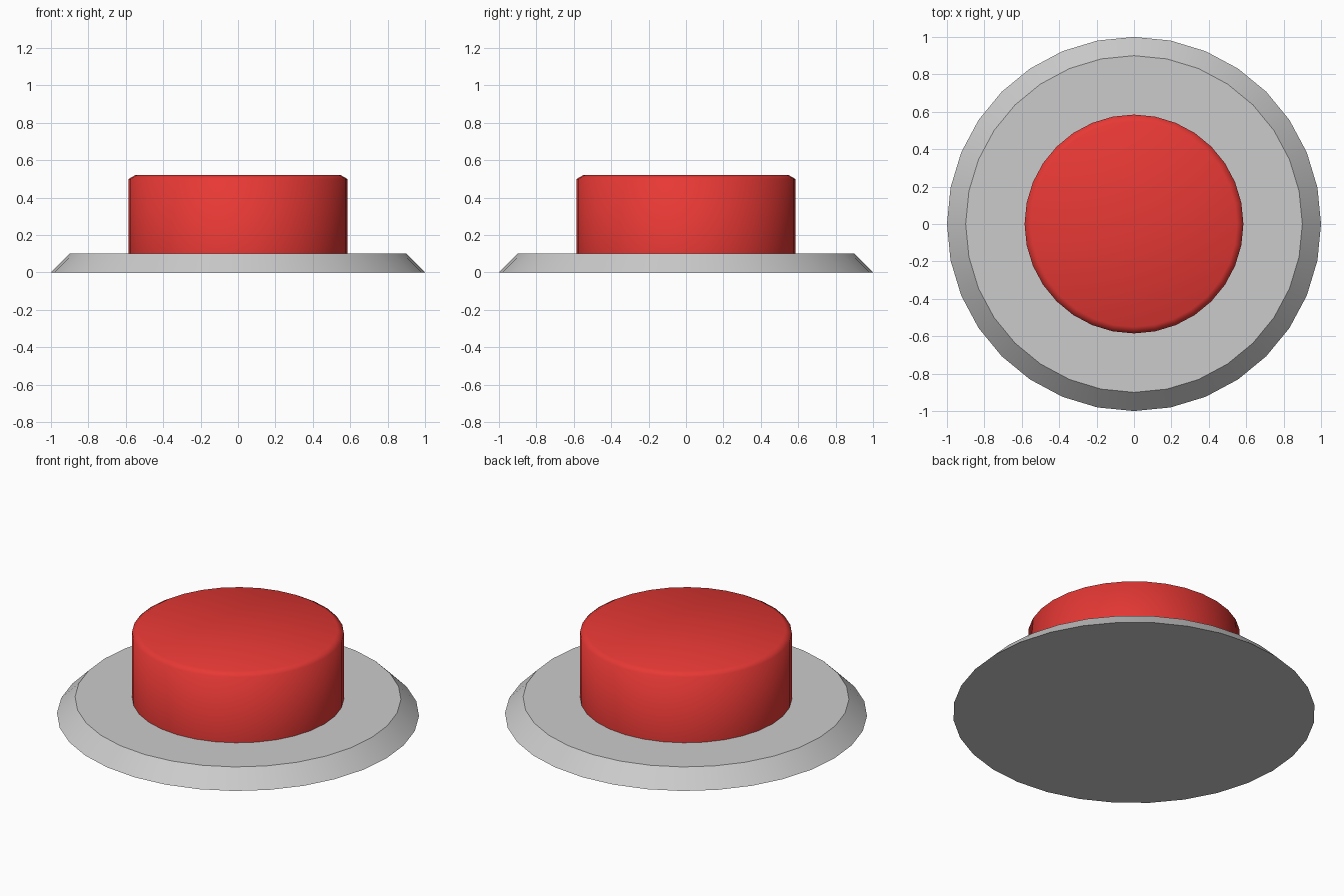
import bpy, bmesh
from math import cos, sin, tau, radians

if "Cube" in bpy.data.objects:
    bpy.data.objects.remove(bpy.data.objects["Cube"])

SIDES = 32


def turned(name, profile, cap_bottom):
    """Stack rings from (radius, z) pairs and cap the ends."""
    bm = bmesh.new()
    rings = [[bm.verts.new((r * cos(tau * i / SIDES), r * sin(tau * i / SIDES), z))
              for i in range(SIDES)] for r, z in profile]
    for low, high in zip(rings, rings[1:]):
        for i in range(SIDES):
            j = (i + 1) % SIDES
            bm.faces.new((low[i], low[j], high[j], high[i]))
    bm.faces.new(rings[-1])
    if cap_bottom:
        bm.faces.new(rings[0][::-1])
    mesh = bpy.data.meshes.new(name)
    bm.to_mesh(mesh)
    bm.free()
    obj = bpy.data.objects.new(name, mesh)
    bpy.context.collection.objects.link(obj)
    return obj


# Grey base plate with sloping rim: smooth sides, sharp edges
base = turned("base_plate", [(1.0, 0.0), (0.9, 0.1)], True)
bpy.context.view_layer.objects.active = base
base.select_set(True)
bpy.ops.object.shade_smooth_by_angle(angle=radians(30))

# Red push button with a small bevel, smooth all over, standing on the plate
button = turned("push_button", [(0.585, 0.1), (0.585, 0.5), (0.55, 0.52)], False)
button.data.shade_smooth()
red = bpy.data.materials.new("red")
red.diffuse_color = (0.8, 0.04, 0.035, 1)
red.use_nodes = True
red.node_tree.nodes["Principled BSDF"].inputs["Base Color"].default_value = red.diffuse_color
button.data.materials.append(red)
